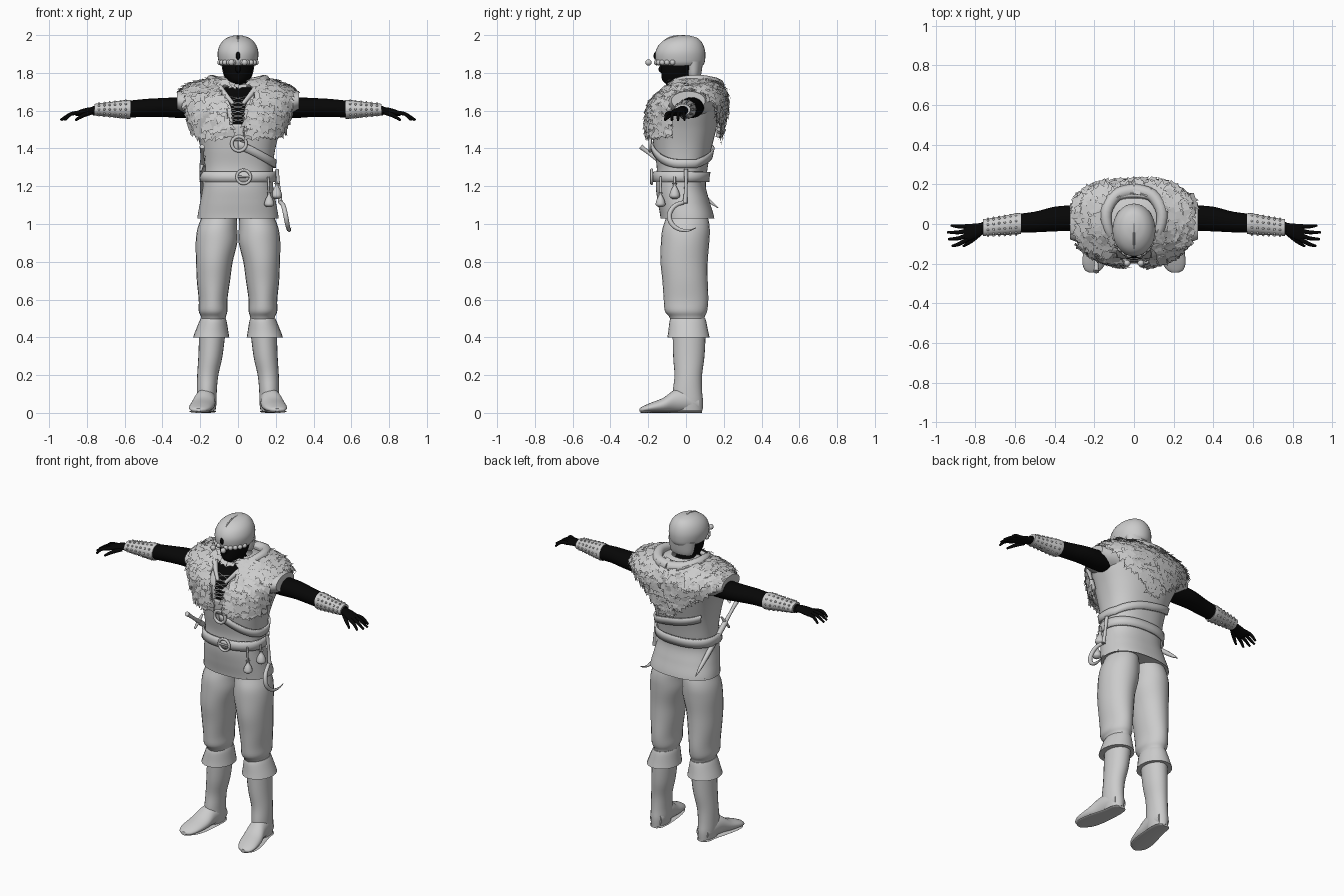
import bpy, bmesh, math, random
from mathutils import Vector

random.seed(4)
if "Cube" in bpy.data.objects:
    bpy.data.objects.remove(bpy.data.objects["Cube"])


def material(name, rgb):
    m = bpy.data.materials.new(name)
    m.use_nodes = True
    m.diffuse_color = (*rgb, 1)
    m.node_tree.nodes["Principled BSDF"].inputs["Base Color"].default_value = (*rgb, 1)
    return m


GREY = material("light grey", (0.6, 0.6, 0.6))
BLACK = material("black", (0.002, 0.002, 0.002))
smooth = []


def finish(name, bm, mat, flat=False):
    if not flat:
        bmesh.ops.recalc_face_normals(bm, faces=bm.faces)
    me = bpy.data.meshes.new(name)
    bm.to_mesh(me)
    bm.free()
    me.materials.append(mat)
    ob = bpy.data.objects.new(name, me)
    bpy.context.collection.objects.link(ob)
    if not flat:
        smooth.append(ob)
    return ob


def spline(rows, t):
    # Catmull-Rom through equal-length rows, t in row units
    i = max(0, min(int(t), len(rows) - 2))
    f = t - i
    a, b, c, d = (rows[max(0, min(i + k, len(rows) - 1))] for k in (-1, 0, 1, 2))
    return [q + f / 2 * (r - p + f * (2 * p - 5 * q + 4 * r - s + f * (3 * (q - r) + s - p)))
            for p, q, r, s in zip(a, b, c, d)]


def loft(name, rows, mat, axis="z", sx=1, n=24, sub=4):
    # rows: position on axis, two centre values, two radii
    bm = bmesh.new()
    rings = []
    for k in range((len(rows) - 1) * sub + 1):
        t, a, b, ra, rb = spline(rows, k / sub)
        ring = []
        for j in range(n):
            ang = math.tau * j / n
            u, v = a + ra * math.cos(ang), b + rb * math.sin(ang)
            p = {"z": (u, v, t), "x": (t, u, v), "y": (u, t, v)}[axis]
            ring.append(bm.verts.new((p[0] * sx, p[1], p[2])))
        rings.append(ring)
    for r, s in zip(rings, rings[1:]):
        for j in range(n):
            bm.faces.new((r[j], r[j - 1], s[j - 1], s[j]))
    bm.faces.new(rings[0])
    bm.faces.new(rings[-1])
    return finish(name, bm, mat)


def tube(name, pts, radii, mat):
    cu = bpy.data.curves.new(name, "CURVE")
    cu.dimensions = "3D"
    cu.bevel_depth, cu.bevel_resolution, cu.use_fill_caps = 1, 3, True
    sp = cu.splines.new("POLY")
    fine = [spline(pts, k / 4) for k in range((len(pts) - 1) * 4 + 1)]
    sp.points.add(len(fine) - 1)
    for k, (q, p) in enumerate(zip(sp.points, fine)):
        q.co = (*p, 1)
        q.radius = spline([(r,) for r in radii], k / (len(fine) - 1) * (len(radii) - 1))[0]
    tmp = bpy.data.objects.new(name, cu)
    bpy.context.collection.objects.link(tmp)
    me = bpy.data.meshes.new_from_object(tmp.evaluated_get(bpy.context.evaluated_depsgraph_get()))
    bpy.data.objects.remove(tmp)
    bm = bmesh.new()
    bm.from_mesh(me)
    return finish(name, bm, mat)


def balls(name, places, r, mat, stretch=1):
    bm = bmesh.new()
    for p in places:
        made = bmesh.ops.create_uvsphere(bm, u_segments=10, v_segments=6, radius=r)["verts"]
        for v in made:
            v.co = Vector((v.co.x, v.co.y, v.co.z * stretch)) + Vector(p)
    return finish(name, bm, mat)


# Tunic surface: height, half width, front, back
TORSO = [(1.03, .215, -.135, .15), (1.12, .2, -.15, .125), (1.2, .186, -.16, .105),
         (1.3, .185, -.155, .115), (1.4, .198, -.17, .135), (1.5, .226, -.18, .16),
         (1.6, .266, -.175, .18), (1.66, .295, -.14, .19), (1.7, .26, -.095, .175),
         (1.725, .19, -.07, .15), (1.745, .12, -.05, .12), (1.755, .07, -.04, .08)]
TOP = TORSO[-1][0]


def skin(t, z, off=0.0):
    # point on the tunic at angle t (0 is the front, positive to +x)
    def raw(t, z):
        z = max(1.03, min(z, TOP))
        i = max(k for k in range(len(TORSO) - 1) if TORSO[k][0] <= z)
        _, w, f, b = spline(TORSO, i + (z - TORSO[i][0]) / (TORSO[i + 1][0] - TORSO[i][0]))
        e = lambda c: math.copysign(abs(c) ** .85, c)
        return Vector((w * e(math.sin(t)), (f + b) / 2 - (b - f) / 2 * e(math.cos(t)), z))
    p = raw(t, z)
    if not off:
        return p
    nrm = (raw(t + .04, z) - raw(t - .04, z)).cross(raw(t, z + .008) - raw(t, z - .008))
    return p + nrm.normalized() * off


def patch(name, point, nu, nv, mat, thick=0, keep=None):
    # sheet from point(u, v) with u, v in 0..1
    bm = bmesh.new()
    g = [[bm.verts.new(point(i / nu, j / nv)) for j in range(nv + 1)] for i in range(nu + 1)]
    for i in range(nu):
        for j in range(nv):
            if keep is None or keep((i + .5) / nu, (j + .5) / nv):
                bm.faces.new((g[i][j], g[i + 1][j], g[i + 1][j + 1], g[i][j + 1]))
    bmesh.ops.delete(bm, geom=[v for v in bm.verts if not v.link_faces], context="VERTS")
    bmesh.ops.remove_doubles(bm, verts=bm.verts, dist=.0002)
    ob = finish(name, bm, mat)
    if thick:
        mod = ob.modifiers.new("thickness", "SOLIDIFY")
        mod.thickness, mod.offset = thick, 0
    return ob


def strap(name, t0, t1, height, w, off):
    def point(u, v):
        t = t0 + (t1 - t0) * u
        return skin(t, height(t) + (v - .5) * w, off)
    return patch(name, point, 72, 2, GREY, .012)


turn = lambda u: (u - .5) * math.tau
patch("tunic", lambda u, v: skin(turn(u), 1.03 + (TOP - 1.03) * v), 64, 60, GREY)
bm = bmesh.new()
bm.faces.new([bm.verts.new(skin(turn(k / 48), 1.04)) for k in range(48)])
finish("tunic_underside", bm, GREY)


# Fur mantle
def furry(t, z):
    p = skin(t, z)
    x = abs(p.x)
    if p.y < -.075:
        return z > 1.485 + .4 * max(0, x - .17) and x > .03 + .28 * max(0, z - 1.47)
    if p.y > .11:
        return z > 1.45 + .85 * x
    return z > 1.67 and x < .27


high = lambda v: 1.42 + .32 * v
patch("fur_base", lambda u, v: skin(turn(u), high(v), .018), 80, 30, GREY, .024,
      lambda u, v: furry(turn(u), high(v)))
bm = bmesh.new()
for _ in range(2800):
    t, z = random.uniform(-math.pi, math.pi), random.uniform(1.44, 1.74)
    if not furry(t, z):
        continue
    p = skin(t, z, random.uniform(.026, .042))
    nrm = (p - skin(t, z)).normalized()
    down = (skin(t, z - .01) - skin(t, z)).normalized()
    side = nrm.cross(down)
    down = (down + side * random.uniform(-.7, .7)).normalized()
    w, l = random.uniform(.015, .027), random.uniform(.03, .055)
    tip = down * l + nrm * random.uniform(-.008, .014)
    a, b, m, c, d = (bm.verts.new(q) for q in (
        p - side * w, p + side * w, p + tip * .7, p + tip - side * w * .8, p + tip * .9 + side * w))
    for f in ((a, b, m), (a, m, c), (b, d, m)):
        bm.faces.new(f)
finish("fur_tufts", bm, GREY, True)

# Neck opening with lacing
patch("chest_opening", lambda u, v: skin((u - .5) * (.16 + .5 * v ** 3), 1.53 + .2 * v, .005),
      8, 16, BLACK)
for k in range(6):
    z = 1.54 + .022 * k
    for s in (-1, 1):
        tube("lace", [skin(-.1 * s, z, .009), skin(.1 * s, z + .018, .009)], (.002, .002), GREY)
for s in (1, -1):
    tube("collar", [(s * .025, -.165, 1.635), (s * .075, -.12, 1.695), (s * .125, -.04, 1.75),
                    (s * .14, .06, 1.76), (s * .09, .145, 1.745), (0, .17, 1.735)],
         (.01, .015, .024, .03, .033, .034), GREY)

# Belts, buckle and strap ring
strap("waist_belt", -math.pi, math.pi, lambda t: 1.25, .055, .012)
strap("shoulder_strap", 0, math.pi + .9,
      lambda t: 1.42 - .1 * math.sin(min(t, math.pi / 2)) + .05 * max(0, t - 2), .045, .01)
patch("chest_strap", lambda u, v: skin((u - .5) * .2, 1.44 + .09 * v, .01), 4, 6, GREY, .01)


def ring(name, c, r, thick, n=16):
    pts = [(c[0] + r * math.sin(math.tau * k / n), c[1], c[2] + r * math.cos(math.tau * k / n))
           for k in range(n + 1)]
    tube(name, pts, (thick, thick), GREY)


ring("strap_ring", (.005, -.19, 1.425), .038, .009)
ring("belt_buckle", (.03, -.182, 1.25), .036, .008)
tube("buckle_pin", [(.0, -.184, 1.25), (.07, -.184, 1.25)], (.006, .005), GREY)

# Head, cap and ornaments
loft("head", [(1.66, 0, .0, .08, .07), (1.72, 0, -.012, .072, .068), (1.755, 0, -.04, .06, .082),
              (1.79, 0, -.04, .074, .09), (1.86, 0, -.03, .085, .1), (1.95, 0, -.02, .07, .08)], BLACK)
tube("nose", [(0, -.115, 1.85), (0, -.133, 1.82), (0, -.12, 1.805)], (.008, .014, .01), BLACK)
loft("cap", [(1.84, 0, -.03, .092, .12), (1.86, 0, -.03, .103, .13), (1.91, 0, -.03, .108, .132),
             (1.955, 0, -.025, .092, .113), (1.985, 0, -.015, .06, .075),
             (1.998, 0, -.01, .02, .025)], GREY, n=32)
loft("cap_nape", [(1.775, 0, .04, .07, .035), (1.8, 0, .04, .08, .042), (1.86, 0, .04, .09, .05)], GREY)
tube("cap_seam", [(0, -.162, 1.89), (0, -.14, 1.945), (0, -.085, 1.988), (0, -.01, 1.996),
                  (0, .05, 1.98)], (.004, .004), GREY)
balls("brim_beads", [(.1 * math.sin(a / 4), -.03 - .13 * math.cos(a / 4), 1.855)
                     for a in range(-5, 6) if a], .015, GREY)
balls("hanging_beads", [(s * .035, -.198, 1.855) for s in (-1, 1)], .017, GREY)
balls("brow_gem", [(0, -.16, 1.89)], .012, BLACK, 1.8)

for s in (1, -1):
    side = "left" if s > 0 else "right"
    # Arms
    loft(side + "_arm", [(.2, .03, 1.63, .07, .065), (.3, .03, 1.617, .065, .056),
                         (.4, .025, 1.617, .062, .05), (.5, .01, 1.614, .052, .047),
                         (.62, 0, 1.605, .045, .042), (.77, -.02, 1.6, .028, .024)], BLACK, "x", s)
    loft(side + "_shoulder_cap", [(.2, .02, 1.64, .13, .08), (.27, .015, 1.643, .11, .066),
                                  (.322, .012, 1.653, .09, .05)], GREY, "x", s)
    loft(side + "_bracer", [(.57, .002, 1.607, .052, .05), (.6, 0, 1.607, .053, .049),
                            (.68, -.01, 1.606, .046, .039), (.76, -.018, 1.605, .042, .031)],
         GREY, "x", s)
    studs = []
    for i in range(6):
        f = (i + .5) / 6
        for j in range(10):
            a = math.tau * j / 10
            studs.append((s * (.58 + .17 * f), -.018 * f + (.053 - .011 * f) * math.cos(a),
                          1.607 + (.05 - .018 * f) * math.sin(a)))
    balls(side + "_bracer_studs", studs, .006, GREY)
    # Hands
    loft(side + "_palm", [(.75, -.02, 1.6, .028, .02), (.79, -.032, 1.598, .035, .019),
                          (.83, -.042, 1.59, .042, .017), (.86, -.045, 1.583, .04, .012)], BLACK, "x", s)
    for k in range(4):
        y, reach = -.012 - .022 * k, (.92, .94, .935, .915)[k]
        tube(side + "_finger", [(s * .84, y, 1.588), (s * .885, y - .008 * k, 1.582),
                                (s * reach, y - .012 * k + .004, 1.55)], (.011, .01, .006), BLACK)
    tube(side + "_thumb", [(s * .78, -.05, 1.59), (s * .82, -.085, 1.575), (s * .86, -.112, 1.55)],
         (.013, .011, .006), BLACK)
    # Legs and boots
    loft(side + "_trouser", [(1.09, .09, 0, .08, .09), (1.03, .1, .005, .095, .112),
                             (.97, .11, 0, .106, .126),
                             (.9, .114, -.005, .11, .128), (.8, .125, -.01, .097, .125),
                             (.7, .13, -.005, .088, .12), (.6, .132, 0, .076, .118),
                             (.54, .132, 0, .076, .112), (.51, .13, .005, .066, .095),
                             (.48, .13, .01, .06, .085)], GREY, "z", s)
    loft(side + "_boot_cuff", [(.4, .142, .013, .096, .112), (.43, .139, .012, .088, .106),
                               (.48, .133, .01, .074, .098), (.5, .131, .01, .066, .092)], GREY, "z", s)
    loft(side + "_boot_shaft", [(.44, .135, .017, .07, .088), (.3, .146, .015, .064, .083),
                                (.2, .16, .012, .056, .073), (.12, .165, .008, .053, .077),
                                (.06, .165, .01, .052, .08), (.012, .165, .014, .046, .074)],
         GREY, "z", s)
    loft(side + "_boot_foot", [(.07, .163, .05, .04, .045), (.04, .165, .058, .048, .056),
                               (0, .168, .066, .054, .064), (-.06, .176, .062, .057, .06),
                               (-.12, .187, .041, .064, .039), (-.19, .2, .027, .06, .025),
                               (-.23, .207, .018, .042, .016), (-.245, .208, .016, .018, .008)],
         GREY, "y", s)
    loft(side + "_sole", [(.085, .163, .007, .025, .007), (.06, .165, .007, .045, .007),
                          (0, .167, .007, .052, .007), (-.12, .188, .007, .064, .007),
                          (-.2, .202, .007, .055, .007), (-.24, .208, .007, .02, .007)], GREY, "y", s)

# Sword on the right hip
hilt, tip = Vector((-.19, -.24, 1.41)), Vector((-.185, .17, 1.085))
at = lambda f: hilt.lerp(tip, f)
tube("sword_grip", [at(0), at(.12), at(.28)], (.014, .01, .012), GREY)
tube("sword_guard", [at(.28) + Vector((k * .01, k * .025, k * .04)) for k in (-1, 0, 1)],
     (.006, .01, .006), GREY)
tube("sword_scabbard", [at(.28), at(.6), at(.85), at(1)], (.016, .015, .012, .002), GREY)

# Sickle and pouches on the left hip
tube("sickle_handle", [(.205, 0, 1.29), (.215, 0, 1.2), (.225, -.005, 1.11)], (.011, .009, .012), GREY)
arc = [math.radians(100 + 23 * k) for k in range(10)]
tube("sickle_blade", [(.225 + .055 * (k / 9) ** .7, .088 * math.cos(a), 1.04 + .075 * math.sin(a))
                      for k, a in enumerate(arc)], (.011, .013, .011, .002), GREY)
for x, y, z, r in ((.165, -.135, 1.115, .026), (.205, -.06, 1.16, .028)):
    loft("pouch", [(z - r, x, y, r * .4, r * .4), (z - r * .5, x, y, r, r), (z + r * .5, x, y, r * .8, r * .8),
                   (z + r * 1.5, x, y, r * .3, r * .3), (z + r * 2, x, y, r * .5, r * .5)], GREY, n=14)
    tube("pouch_cord", [(x, y, z + r), (x - .005, y, 1.25)], (.006, .006), GREY)

bpy.ops.object.select_all(action="DESELECT")
for ob in smooth:
    ob.select_set(True)
bpy.context.view_layer.objects.active = smooth[0]
bpy.ops.object.shade_smooth_by_angle(angle=math.radians(40))
